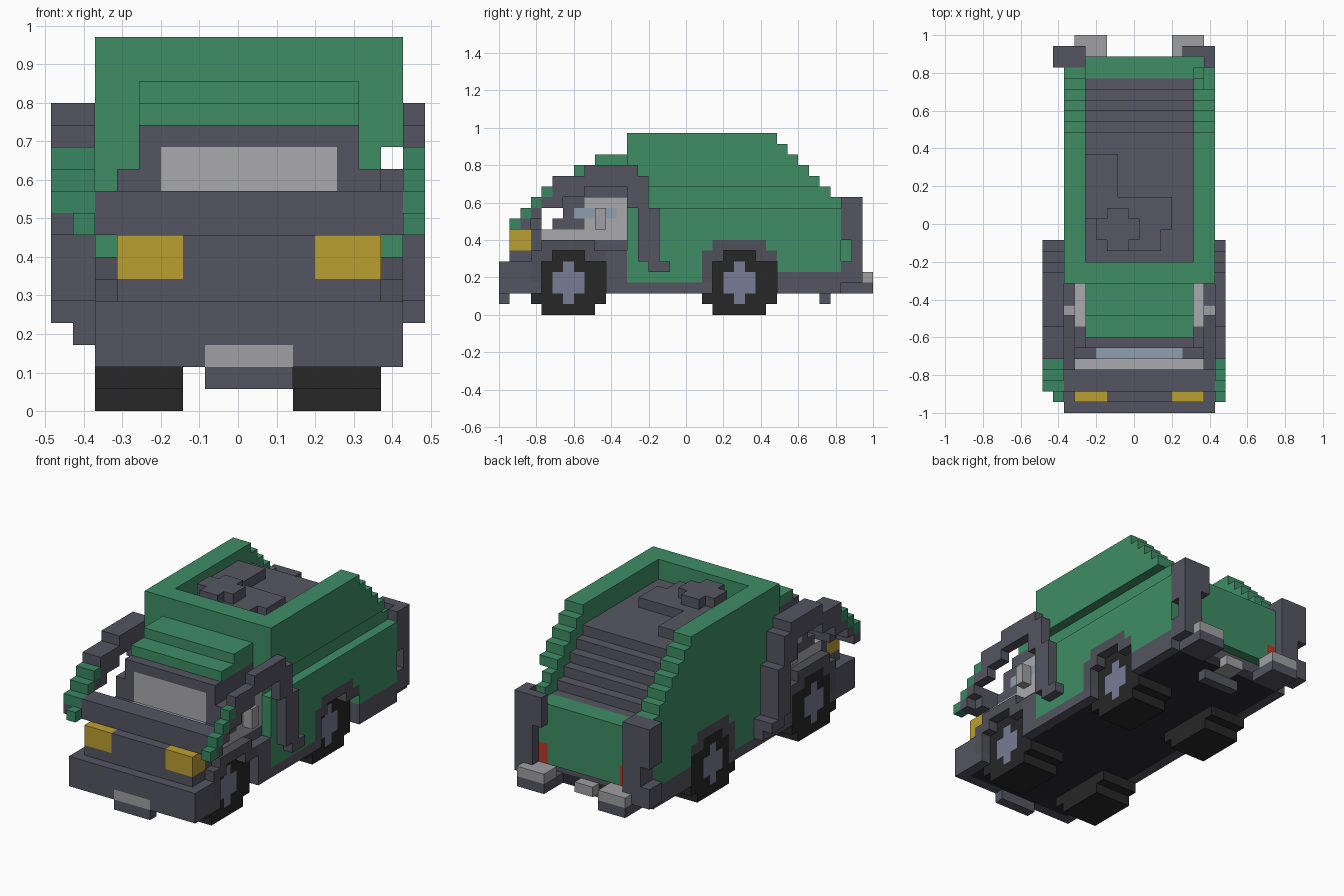
import bpy, bmesh
from mathutils import Vector

if "Cube" in bpy.data.objects:
    bpy.data.objects.remove(bpy.data.objects["Cube"])

# Block-style lorry on a 17 x 35 x 17 grid; indices run x, y, z
V = 2 / 35
ORIGIN = Vector((-8.5 * V, -1, 0))
cells = {}

COLOURS = {
    'chassis': (.09, .09, .12), 'cab': (.09, .09, .12), 'load': (.095, .095, .125),
    'lift_arms': (.09, .09, .12), 'rear_posts': (.09, .09, .12), 'wheel_arches': (.08, .08, .1),
    'hopper_body': (.05, .27, .13), 'roof_visor': (.05, .27, .13), 'arm_tips': (.04, .24, .12),
    'headlights': (.5, .35, .03), 'tail_lights': (.5, .04, .02), 'tyres': (.02, .02, .02),
    'hubs': (.18, .2, .3), 'windows': (.4, .4, .42), 'window_tint': (.28, .35, .42),
    'bumper_blocks': (.35, .35, .37), 'number_plates': (.35, .35, .37), 'side_mirrors': (.35, .35, .37),
    'underside': (.025, .025, .035),
}


def box(part, i0, i1, j0, j1, k0, k1):
    """Fill a block of grid cells with a part; part None carves it away."""
    for i in range(i0, i1):
        for j in range(j0, j1):
            for k in range(k0, k1):
                if part:
                    cells[i, j, k] = part
                else:
                    cells.pop((i, j, k), None)


# Chassis, front bumper and nose
box('chassis', 2, 16, 0, 32, 2, 4)
box('underside', 2, 16, 1, 32, 2, 3)
for i in (2, 15):
    box('chassis', i, i + 1, 0, 32, 2, 3)
box('chassis', 2, 16, 0, 12, 2, 5)
box('underside', 3, 15, 1, 12, 2, 3)
box('chassis', 3, 15, 1, 12, 5, 8)
box('chassis', 2, 16, 4, 12, 5, 6)
box('cab', 2, 16, 2, 4, 8, 10)
box('headlights', 3, 6, 1, 3, 6, 8)
box('headlights', 12, 15, 1, 3, 6, 8)

# Cab with stepped windscreen and side windows
box('windows', 3, 15, 4, 8, 7, 8)
box('cab', 3, 15, 5, 12, 8, 9)
box('cab', 3, 15, 6, 12, 9, 11)
box('cab', 4, 14, 6, 12, 11, 13)
box('window_tint', 5, 13, 5, 6, 8, 9)
box('windows', 5, 13, 6, 7, 9, 12)
for i in (3, 14):
    box('windows', i, i + 1, 8, 12, 7, 11)
    box('window_tint', i, i + 1, 7, 11, 9, 10)
box('side_mirrors', 15, 16, 9, 10, 8, 10)
box('side_mirrors', 2, 3, 9, 10, 8, 10)
box('roof_visor', 4, 14, 7, 12, 13, 14)
box('roof_visor', 4, 14, 9, 12, 14, 15)

# Hopper body: stepped tail, groove along the right side
for k in range(3, 17):
    end = min(33, 42 - k)
    box('hopper_body', 2, 16, 12, 19 if k == 3 else min(end, 32), k, k + 1)
    if k > 3:
        box('hopper_body', 3, 15, 19, end, k, k + 1)
box(None, 15, 16, 12, 33, 10, 12)

# Load surface inside the hopper
for j in range(14, 31):
    top = min(15, 40 - j)
    box('load', 4, 14, j, j + 1, 8, top)
    box(None, 4, 14, j, j + 1, top, 17)
box(None, 4, 14, 31, 33, 10, 17)
box('load', 4, 7, 18, 24, 15, 16)
box('load', 6, 11, 15, 20, 15, 16)
box('load', 11, 12, 17, 20, 15, 16)
box('load', 6, 8, 15, 19, 15, 17)
box('load', 5, 9, 16, 18, 15, 17)

# Wheels and arches, left and right
for side, (a, b, face, hub) in {'left': (2, 6, 2, 2), 'right': (11, 15, 15, 14)}.items():
    for j in (3, 19):
        # arch steps on the outer skin
        box('wheel_arches', face, face + 1, j, j + 7, 3, 5)
        box('wheel_arches', face, face + 1, j, j + 7, 5, 6)
        box('wheel_arches', face, face + 1, j + 1, j + 6, 6, 7)
        if side == 'right':
            box(None, 15, 16, j + 1, j + 7, 2, 5)
            box(None, 15, 16, j + 2, j + 5, 5, 6)
        # tyre as an octagon-like stack
        box('tyres', a, b, j + 1, j + 6, 0, 1)
        box('tyres', a, b, j, j + 7, 1, 2)
        box('tyres', hub, hub + 1, j + 1, j + 7, 2, 5)
        box('tyres', hub, hub + 1, j + 2, j + 5, 5, 6)
        # hub cross
        box('hubs', hub, hub + 1, j + 2, j + 5, 2, 4)
        box('hubs', hub, hub + 1, j + 3, j + 4, 1, 5)

# Lifting arms: (y0, y1, z0, z1) steps, wider on the left
ARM = [(2, 3, 8, 10), (3, 4, 9, 11), (4, 6, 10, 12), (5, 8, 11, 13), (8, 13, 12, 14),
       (12, 14, 10, 13), (13, 15, 5, 10), (14, 16, 4, 5)]
TIP = [(2, 3, 9, 10), (3, 4, 10, 11), (4, 5, 11, 12)]
for a, b in ((0, 2), (16, 17)):
    for s in ARM:
        box('lift_arms', a, b, *s)
    for s in TIP:
        box('arm_tips', a, b, *s)
box('arm_tips', 1, 2, 1, 2, 8, 9)
box('arm_tips', 16, 17, 1, 2, 8, 9)
box('lift_arms', 1, 2, 14, 16, 3, 4)

# Rear posts, bumper blocks and tail lights
box('rear_posts', 2, 4, 32, 34, 3, 11)
box('rear_posts', 14, 16, 33, 34, 3, 11)
for a in (1, 15):
    box('rear_posts', a, a + 1, 32, 34, 7, 11)
    box('rear_posts', a, a + 1, 32, 34, 3, 5)
box('rear_posts', 13, 14, 33, 34, 8, 11)
for a in (3, 12):
    box('rear_posts', a, a + 3, 32, 35, 2, 3)
    box('bumper_blocks', a, a + 3, 33, 35, 3, 4)
box('tail_lights', 4, 5, 32, 33, 4, 6)
box('tail_lights', 13, 14, 32, 33, 4, 6)

# Front and rear plates
box('chassis', 7, 11, 0, 1, 1, 2)
box('number_plates', 7, 11, 0, 1, 2, 3)
box('window_tint', 8, 10, 0, 1, 3, 4)
cells.update({c: 'chassis' for c in ((8, 0, 3), (9, 0, 3))})
box('chassis', 7, 11, 30, 31, 1, 2)
box('number_plates', 8, 10, 31, 33, 2, 3)

# Skin every part: only faces with no neighbouring cell are made
for part, colour in COLOURS.items():
    bm = bmesh.new()
    for c in [c for c, p in cells.items() if p == part]:
        for axis in range(3):
            for side in (0, 1):
                n = list(c)
                n[axis] += 2 * side - 1
                if tuple(n) in cells:
                    continue
                u, w = (axis + 1) % 3, (axis + 2) % 3
                corners = []
                for du, dw in ((0, 0), (1, 0), (1, 1), (0, 1)):
                    p = list(c)
                    p[axis] += side
                    p[u] += du
                    p[w] += dw
                    corners.append(bm.verts.new(ORIGIN + Vector(p) * V))
                bm.faces.new(corners if side else corners[::-1])
    bmesh.ops.remove_doubles(bm, verts=bm.verts, dist=1e-4)
    mesh = bpy.data.meshes.new(part)
    bm.to_mesh(mesh)
    bm.free()
    mat = bpy.data.materials.new(part)
    mat.diffuse_color = (*colour, 1)
    mat.use_nodes = True
    mat.node_tree.nodes["Principled BSDF"].inputs["Base Color"].default_value = mat.diffuse_color
    mesh.materials.append(mat)
    bpy.context.collection.objects.link(bpy.data.objects.new(part, mesh))
